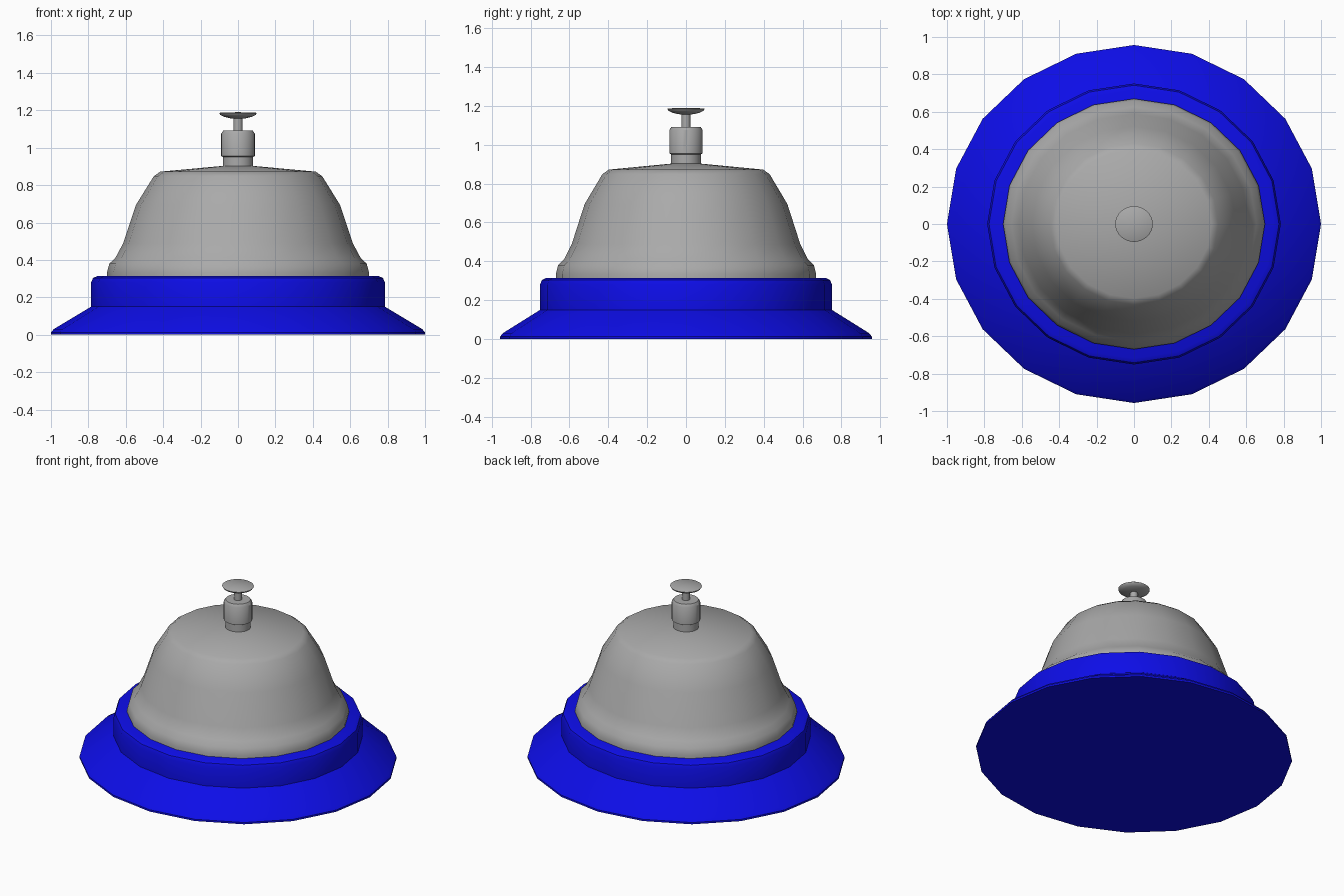
import bpy
import bmesh
import math

old = bpy.data.objects.get("Cube")
if old:
    bpy.data.objects.remove(old, do_unlink=True)

Y_SQUASH = 0.957  # the whole bell is slightly narrower front to back


def make_material(name, rgb):
    mat = bpy.data.materials.new(name)
    mat.use_nodes = True
    colour = (*rgb, 1.0)
    mat.diffuse_color = colour
    mat.node_tree.nodes["Principled BSDF"].inputs["Base Color"].default_value = colour
    return mat


def lathe(name, profile, sides, mat):
    """Revolve (radius, height) points around z; ends on the axis are welded."""
    bm = bmesh.new()
    verts = [bm.verts.new((r, 0, z)) for r, z in profile]
    edges = [bm.edges.new(pair) for pair in zip(verts, verts[1:])]
    bmesh.ops.spin(bm, geom=verts + edges, cent=(0, 0, 0), axis=(0, 0, 1),
                   angle=math.tau, steps=sides)
    bmesh.ops.remove_doubles(bm, verts=bm.verts, dist=0.0005)
    for v in bm.verts:
        v.co.y *= Y_SQUASH
    bmesh.ops.recalc_face_normals(bm, faces=bm.faces)
    mesh = bpy.data.meshes.new(name)
    bm.to_mesh(mesh)
    bm.free()
    mesh.materials.append(mat)
    obj = bpy.data.objects.new(name, mesh)
    bpy.context.collection.objects.link(obj)
    bpy.ops.object.select_all(action="DESELECT")
    obj.select_set(True)
    bpy.context.view_layer.objects.active = obj
    bpy.ops.object.shade_smooth_by_angle(angle=math.radians(35))
    return obj


blue = make_material("blue paint", (0.004, 0.004, 0.8))
grey = make_material("grey metal", (0.4, 0.4, 0.4))

# Flared base with a raised, rounded collar
lathe("base", [(0, 0), (1, 0), (1, 0.012), (0.985, 0.03), (0.785, 0.15),
               (0.785, 0.28), (0.775, 0.303), (0.75, 0.315), (0, 0.315)], 20, blue)

# Bell dome, seated in the collar
lathe("bell_dome", [(0, 0.3), (0.7, 0.3), (0.7, 0.335), (0.688, 0.38), (0.655, 0.412),
                    (0.615, 0.487), (0.545, 0.695), (0.45, 0.848), (0.415, 0.872),
                    (0, 0.91)], 20, grey)

# Post on top of the dome
lathe("post", [(0, 0.89), (0.08, 0.89), (0.08, 0.95), (0.09, 0.955),
               (0.09, 1.075), (0.078, 1.092), (0, 1.092)], 32, grey)

# Push button: thin stem and dished cap
lathe("button_stem", [(0, 1.07), (0.024, 1.07), (0.024, 1.165), (0, 1.165)], 24, grey)
lathe("button_cap", [(0, 1.155), (0.04, 1.157), (0.075, 1.165), (0.095, 1.175),
                     (0.1, 1.184), (0.095, 1.187), (0, 1.19)], 32, grey)
